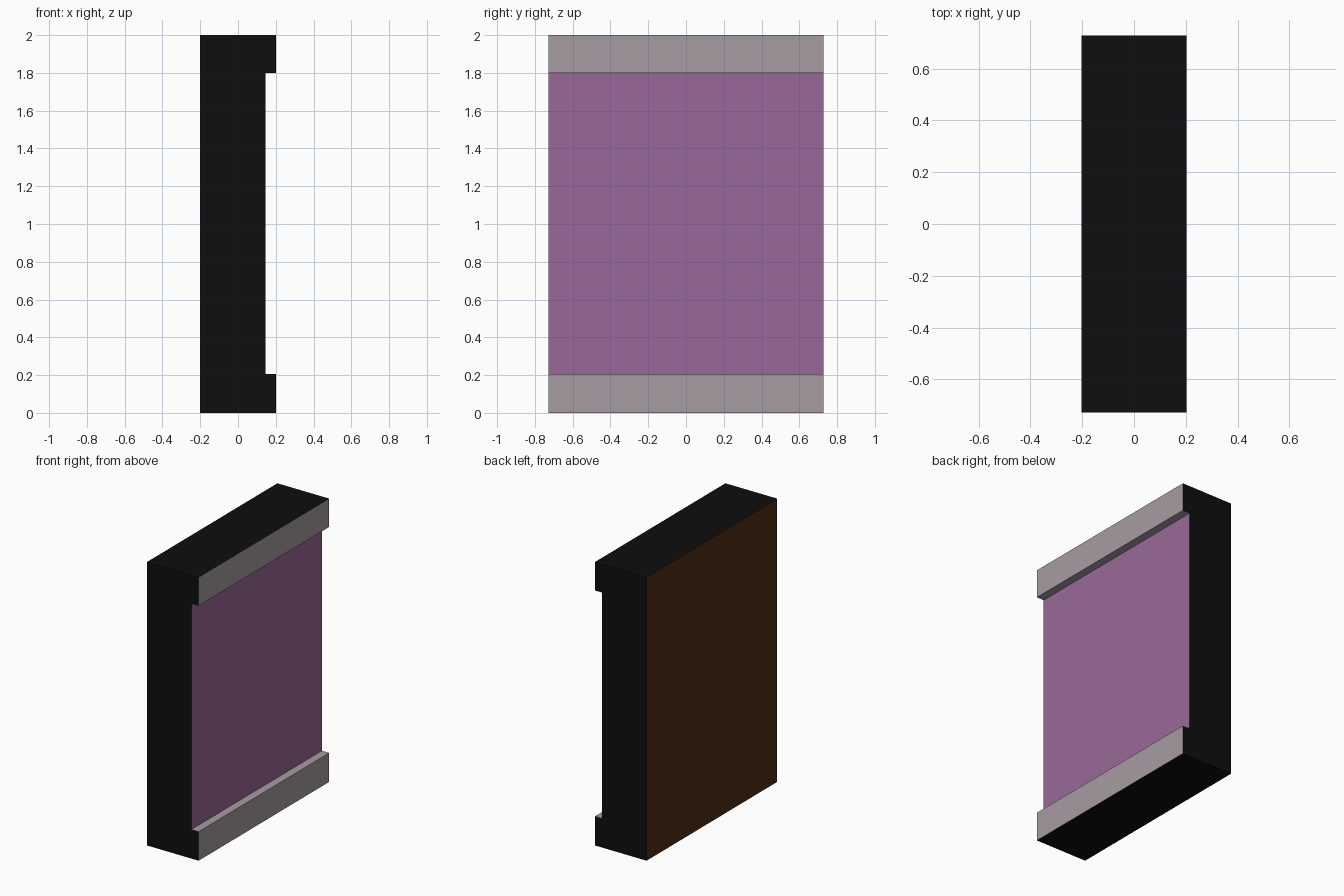
import bpy, bmesh

if "Cube" in bpy.data.objects:
    bpy.data.objects.remove(bpy.data.objects["Cube"])


def srgb(*rgb):
    lin = [(c / 255 / 12.92) if c < 10 else ((c / 255 + 0.055) / 1.055) ** 2.4 for c in rgb]
    return (*lin, 1.0)


def material(name, colour):
    m = bpy.data.materials.new(name)
    m.diffuse_color = colour
    m.use_nodes = True
    m.node_tree.nodes["Principled BSDF"].inputs["Base Color"].default_value = m.diffuse_color
    return m


BLACK, GREY, MAUVE, BROWN = range(4)
materials = [
    material("black", srgb(14, 14, 14)),
    material("warm grey", srgb(166, 156, 162)),
    material("mauve", srgb(154, 105, 152)),
    material("dark brown", srgb(80, 46, 19)),
]

X, Y, H = 0.202, 0.728, 2.0                 # half depth, half width, height
RECESS, LOW, HIGH = 0.145, 0.205, 1.8       # recess plane and rail edges

# C-shaped side profile (x, z), extruded along y
profile = [(-X, 0), (X, 0), (X, LOW), (RECESS, LOW),
           (RECESS, HIGH), (X, HIGH), (X, H), (-X, H)]
bm = bmesh.new()
cap = bm.faces.new([bm.verts.new((x, -Y, z)) for x, z in profile])
ext = bmesh.ops.extrude_face_region(bm, geom=[cap], use_keep_orig=True)
verts = [g for g in ext["geom"] if isinstance(g, bmesh.types.BMVert)]
bmesh.ops.translate(bm, verts=verts, vec=(0, 2 * Y, 0))
bmesh.ops.recalc_face_normals(bm, faces=bm.faces)

# Colour by direction: rails grey, recessed panel mauve, back brown, rest black
for f in bm.faces:
    c, n = f.calc_center_median(), f.normal
    f.material_index = BLACK
    if n.x < -0.5:
        f.material_index = BROWN
    elif n.x > 0.5:
        f.material_index = MAUVE if LOW < c.z < HIGH else GREY
    elif abs(n.z) > 0.5 and 0.1 < c.z < 1.9:
        f.material_index = GREY

mesh = bpy.data.meshes.new("recessed_panel")
bm.to_mesh(mesh)
bm.free()
for m in materials:
    mesh.materials.append(m)
bpy.context.collection.objects.link(bpy.data.objects.new("recessed_panel", mesh))
